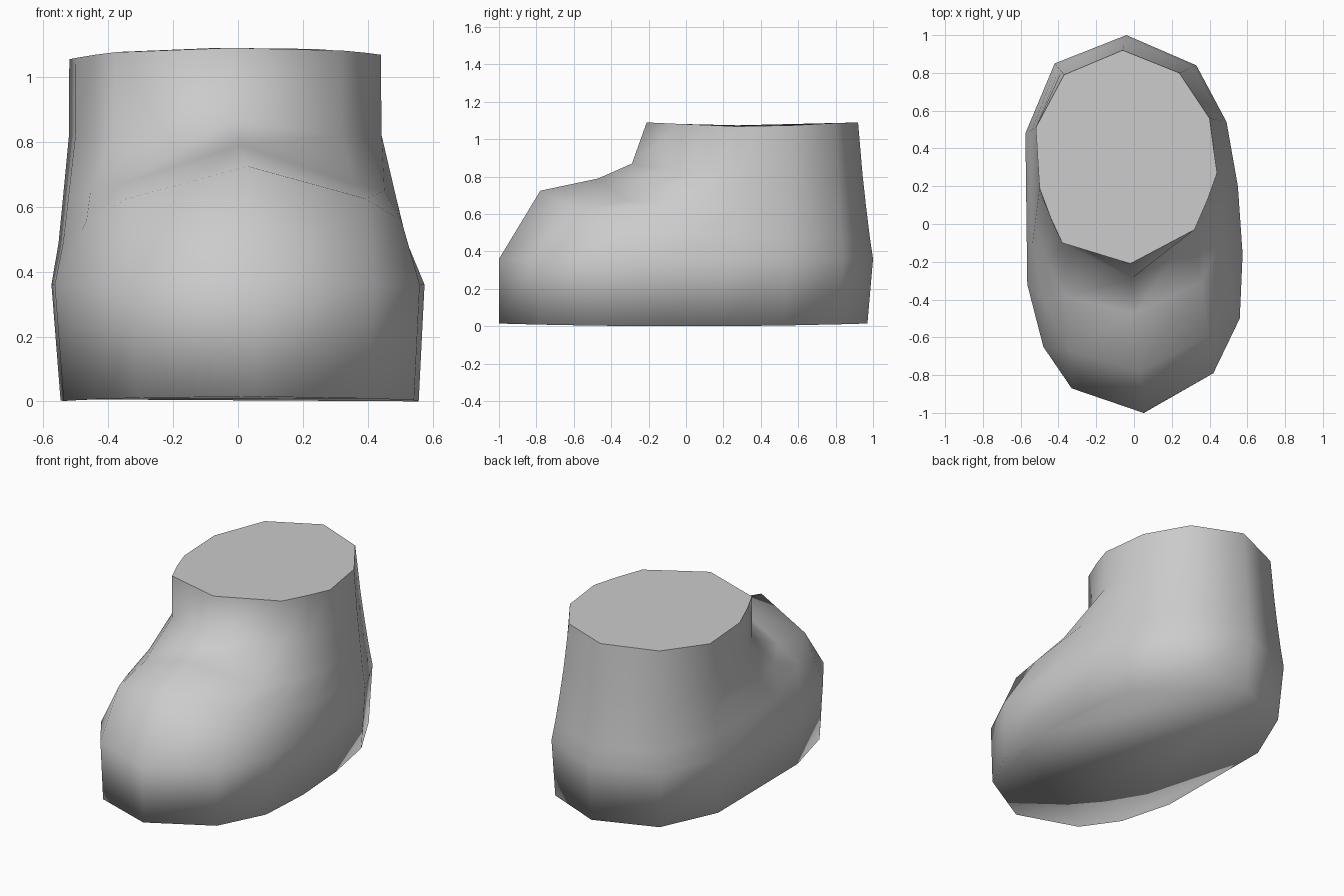
import bpy
import bmesh
from mathutils import Vector

cube = bpy.data.objects.get("Cube")
if cube:
    bpy.data.objects.remove(cube, do_unlink=True)


def make_material(name, colour):
    mat = bpy.data.materials.new(name)
    mat.use_nodes = True
    mat.diffuse_color = colour
    mat.node_tree.nodes["Principled BSDF"].inputs["Base Color"].default_value = colour
    return mat


# Widest outline of the foot, and the matching outline of the ankle opening
foot_outline = [Vector(p) for p in (
    (0.05, -1), (0.42, -0.79), (0.56, -0.5), (0.575, -0.16), (0.55, 0.2),
    (0.49, 0.54), (0.33, 0.84), (-0.04, 1), (-0.42, 0.85), (-0.575, 0.48),
    (-0.565, -0.32), (-0.48, -0.65), (-0.33, -0.87))]
ankle_outline = [Vector(p) for p in (
    (-0.02, -0.21), (0.32, -0.03), (0.39, 0.13), (0.44, 0.27), (0.42, 0.41),
    (0.4, 0.56), (0.24, 0.8), (-0.06, 0.92), (-0.37, 0.79), (-0.52, 0.51),
    (-0.5, 0.19), (-0.44, 0.03), (-0.38, -0.1))]
# Place of each column on the scale toe 0, toe corner 1, side 2, back 3
column_place = (0, 1, 1.5, 2, 2.5, 3, 3, 3, 3, 2, 2, 1.5, 1)


def sole_ring():
    ring = []
    for p in foot_outline:
        back_scale = 0.97 if p.y > 0 else 1
        ring.append((p.x * 0.96 + 0.005, p.y * back_scale, 0.015 * p.y ** 2))
    return ring


def blended_ring(*keys):
    """Ring between foot and ankle; keys are (blend, height) from toe to back."""
    keys = [Vector(k) for k in keys]
    ring = []
    for low, high, place in zip(foot_outline, ankle_outline, column_place):
        k = min(int(place), 2)
        blend, height = keys[k].lerp(keys[k + 1], place - k)
        p = low.lerp(high, blend)
        ring.append((p.x, p.y, height))
    return ring


def widest_ring():
    return [(p.x, p.y, 0.36) for p in foot_outline]


def opening_ring():
    return [(p.x, p.y, 1.09 - 0.25 * abs(p.x) ** 3) for p in ankle_outline]


# Sole, widest line, toe ridge, instep, ankle, opening
rings = [
    sole_ring(),
    widest_ring(),
    blended_ring((0.28, 0.725), (0.26, 0.625), (0.4, 0.49), (0.22, 0.48)),
    blended_ring((0.67, 0.79), (0.63, 0.67), (0.65, 0.63), (0.48, 0.65)),
    blended_ring((0.9, 0.87), (1, 0.82), (0.98, 0.82), (0.7, 0.81)),
    opening_ring(),
]

# Loft the rings into one closed boot
bm = bmesh.new()
loops = [[bm.verts.new(p) for p in ring] for ring in rings]
for lower, upper in zip(loops, loops[1:]):
    for i in range(len(lower)):
        j = (i + 1) % len(lower)
        bm.faces.new((lower[i], lower[j], upper[j], upper[i]))
sole = bm.faces.new(list(reversed(loops[0])))
opening = bm.faces.new(loops[-1])

# Smooth body, crisp flat opening
for face in bm.faces:
    face.smooth = face is not opening
for edge in opening.edges:
    edge.smooth = False

mesh = bpy.data.meshes.new("boot")
bm.to_mesh(mesh)
bm.free()
mesh.materials.append(make_material("light grey", (0.6, 0.6, 0.6, 1)))
boot = bpy.data.objects.new("boot", mesh)
bpy.context.collection.objects.link(boot)
